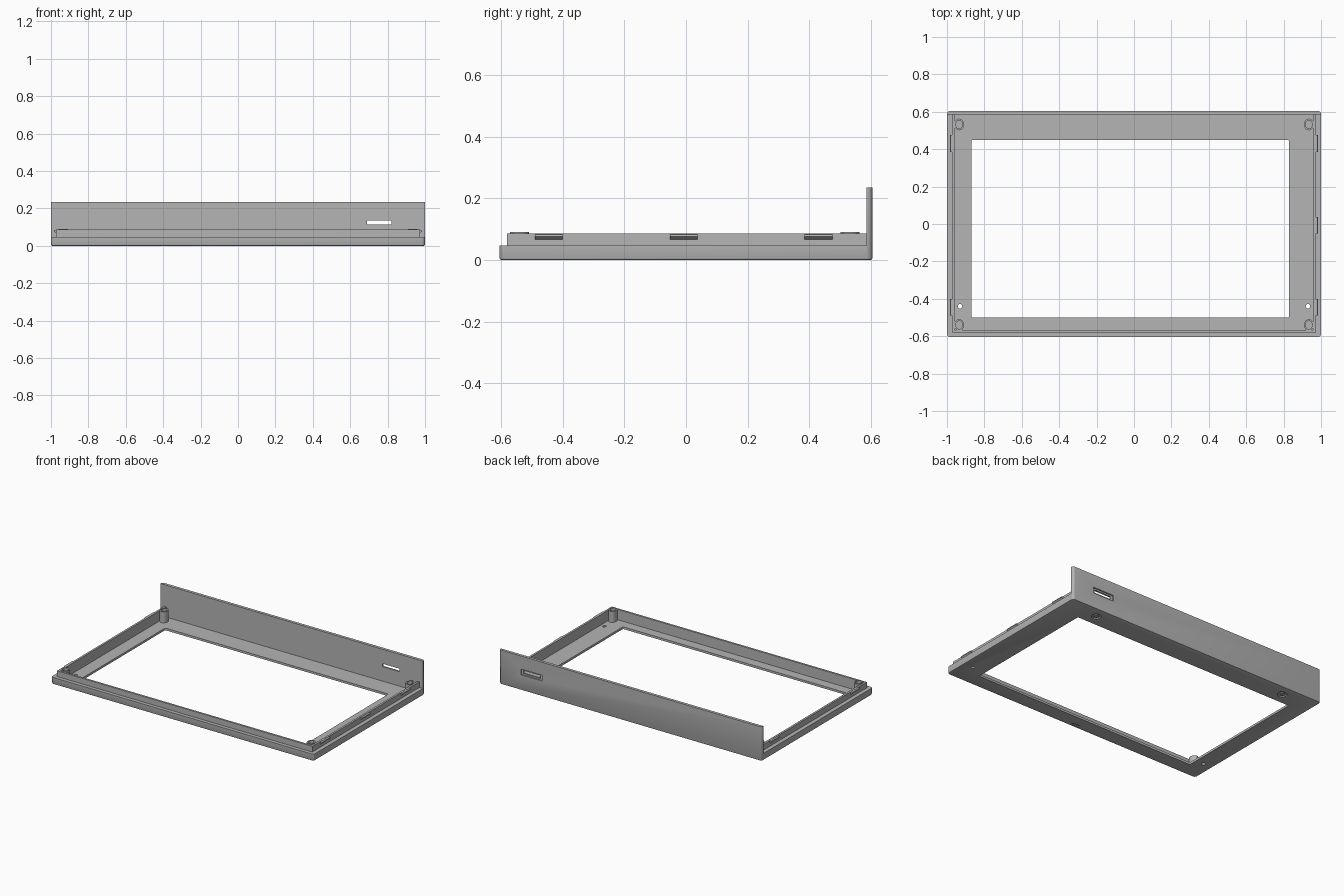
import bpy, bmesh, math
from mathutils import Matrix, Vector

old = bpy.data.objects.get("Cube")
if old:
    bpy.data.objects.remove(old, do_unlink=True)

grey = bpy.data.materials.new("matte_grey")
grey.use_nodes = True
colour = (0.46, 0.46, 0.46, 1)
grey.diffuse_color = colour
grey.node_tree.nodes["Principled BSDF"].inputs["Base Color"].default_value = colour

FLOOR, RIM, LIP, TOP = 0.015, 0.047, 0.086, 0.235
BACK = 0.585


def finish(name, bm, smooth=False):
    bmesh.ops.recalc_face_normals(bm, faces=bm.faces)
    mesh = bpy.data.meshes.new(name)
    bm.to_mesh(mesh)
    bm.free()
    mesh.materials.append(grey)
    ob = bpy.data.objects.new(name, mesh)
    bpy.context.collection.objects.link(ob)
    if smooth:
        shade(ob)
    return ob


def activate(ob):
    bpy.ops.object.select_all(action="DESELECT")
    ob.select_set(True)
    bpy.context.view_layer.objects.active = ob


def shade(ob):
    activate(ob)
    bpy.ops.object.shade_smooth_by_angle(angle=math.radians(30))


def box(name, x, y, z, radius=0, bottom=0):
    """Block between (min, max) pairs, with rounded uprights and a bevelled foot."""
    bm = bmesh.new()
    size = [b - a for a, b in (x, y, z)]
    mid = Vector([(a + b) / 2 for a, b in (x, y, z)])
    bmesh.ops.create_cube(bm, size=1, matrix=Matrix.Translation(mid) @ Matrix.Diagonal((*size, 1)))
    if radius:
        uprights = [e for e in bm.edges if abs(e.verts[0].co.z - e.verts[1].co.z) > 1e-5]
        bmesh.ops.bevel(bm, geom=uprights, offset=radius, segments=5, profile=0.5, affect="EDGES")
    if bottom:
        foot = [e for e in bm.edges if all(v.co.z < z[0] + 1e-5 for v in e.verts)]
        bmesh.ops.bevel(bm, geom=foot, offset=bottom, segments=2, profile=0.5, affect="EDGES")
    return finish(name, bm)


def cylinder(name, x, y, z, r):
    bm = bmesh.new()
    bmesh.ops.create_cone(bm, cap_ends=True, segments=24, radius1=r, radius2=r, depth=z[1] - z[0],
                          matrix=Matrix.Translation((x, y, sum(z) / 2)))
    return finish(name, bm)


def prism(name, outline, direction):
    """Extrude a closed outline along a direction."""
    bm = bmesh.new()
    face = bm.faces.new([bm.verts.new(p) for p in outline])
    new = bmesh.ops.extrude_face_region(bm, geom=[face])["geom"]
    bmesh.ops.translate(bm, vec=direction, verts=[v for v in new if isinstance(v, bmesh.types.BMVert)])
    return finish(name, bm)


def cut(target, cutter):
    mod = target.modifiers.new("cut", "BOOLEAN")
    mod.operation = "DIFFERENCE"
    mod.solver = "EXACT"
    mod.object = cutter
    activate(target)
    bpy.ops.object.modifier_apply(modifier=mod.name)
    bpy.data.objects.remove(cutter, do_unlink=True)


# Bezel tray with tall back panel, carved from one block
bezel = box("bezel_and_back_panel", (-1, 1), (-0.605, 0.605), (0, TOP), 0.018, 0.007)
cut(bezel, box("c", (-1.1, 1.1), (-1, BACK), (RIM, 0.4)))
cut(bezel, box("c", (-0.965, 0.965), (-0.572, BACK), (FLOOR, 0.1)))
cut(bezel, box("c", (-0.87, 0.83), (-0.5, 0.45), (-0.1, 0.1), 0.01))

# Slot in the back panel, with a shallow recess around it outside
cut(bezel, box("c", (0.69, 0.82), (0.5, 0.7), (0.115, 0.135)))
cut(bezel, box("c", (0.675, 0.835), (0.597, 0.7), (0.105, 0.145)))

# Screw holes, and round recesses underneath with a central hub
for side in (-1, 1):
    cut(bezel, cylinder("c", side * 0.93, -0.44, (-0.1, 0.1), 0.012))
    cut(bezel, cylinder("c", side * 0.75, 0.53, (-0.1, 0.008), 0.03))
    cylinder("underside_hub", side * 0.75, 0.53, (0.001, 0.01), 0.014)

# Small groove under the front edge
cut(bezel, box("c", (-0.05, 0.01), (-0.588, -0.572), (-0.1, 0.006)))
shade(bezel)

# Thin raised lip around the front and both sides
ox, oy, t = 0.972, -0.58, 0.014
prism("inner_lip", [(-ox, BACK, FLOOR), (-ox, oy, FLOOR), (ox, oy, FLOOR), (ox, BACK, FLOOR),
                    (ox - t, BACK, FLOOR), (ox - t, oy + t, FLOOR),
                    (t - ox, oy + t, FLOOR), (t - ox, BACK, FLOOR)], (0, 0, LIP - FLOOR))

# Snap ridges on the outside of the lip, with sloped undersides
for side, places in ((1, (-0.445, -0.007, 0.43)), (-1, (-0.445, 0.43))):
    for y in places:
        section = [(0.968, 0.063), (0.984, 0.076), (0.982, 0.082), (0.968, LIP - 0.001)]
        prism("snap_ridge", [(side * x, y - 0.045, z) for x, z in section], (0, 0.09, 0))

# Hollow corner posts
for x in (-0.935, 0.935):
    for y in (-0.54, 0.532):
        bm = bmesh.new()
        profile = [(0.026, FLOOR), (0.026, 0.091), (0.018, 0.091), (0.018, 0.03), (0, 0.03)]
        verts = [bm.verts.new((r, 0, z)) for r, z in profile]
        edges = [bm.edges.new(pair) for pair in zip(verts, verts[1:])]
        bmesh.ops.spin(bm, geom=verts + edges, cent=(0, 0, 0), axis=(0, 0, 1),
                       angle=math.tau, steps=24)
        bmesh.ops.remove_doubles(bm, verts=bm.verts, dist=1e-5)
        bmesh.ops.transform(bm, verts=bm.verts,
                            matrix=Matrix.Translation((x, y, 0)) @ Matrix.Diagonal((1, 1.2, 1, 1)))
        finish("corner_post", bm, smooth=True)
